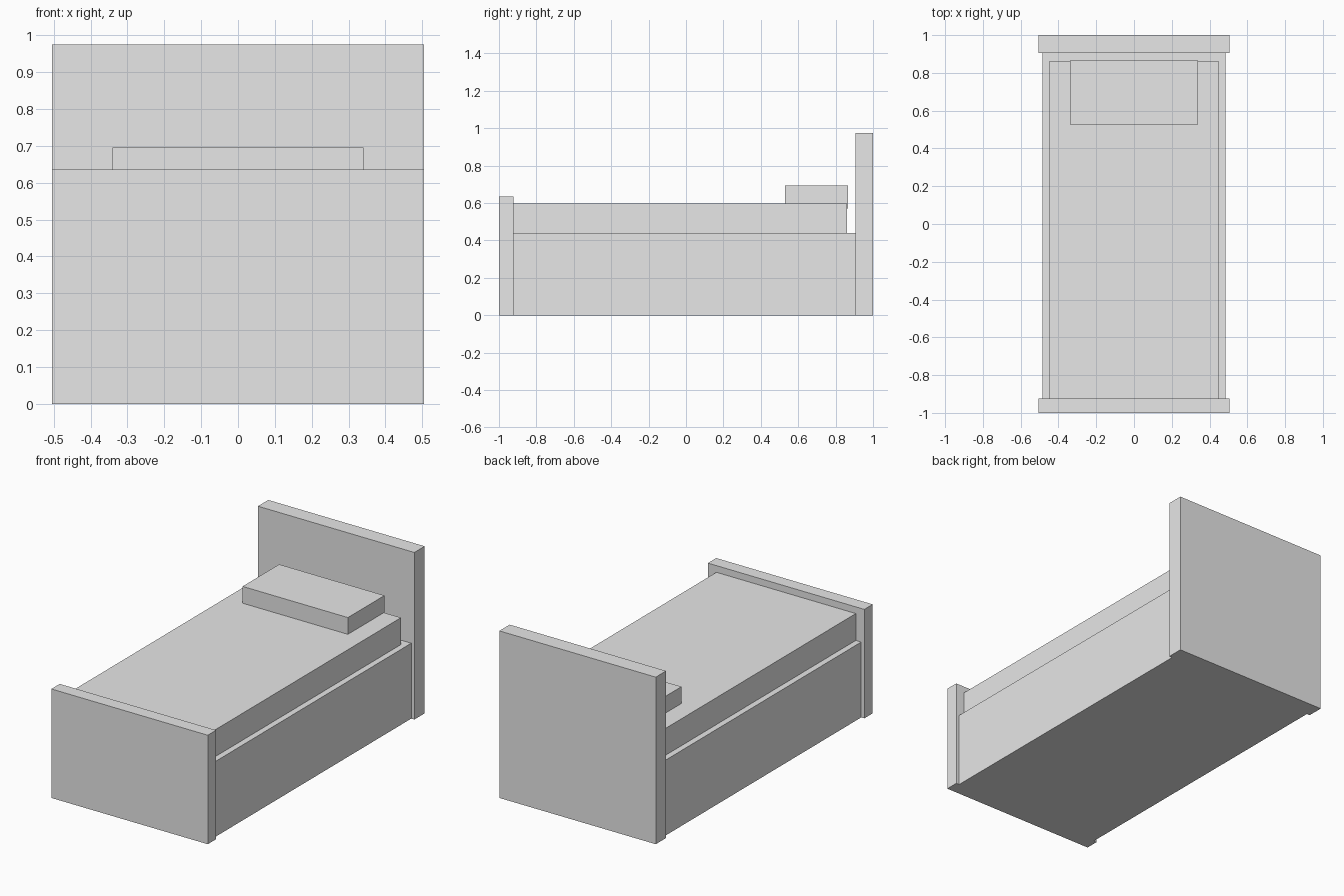
import bpy
import bmesh

cube = bpy.data.objects.get("Cube")
if cube:
    bpy.data.objects.remove(cube, do_unlink=True)

grey = bpy.data.materials.new("light_grey")
grey.use_nodes = True
colour = (0.8, 0.8, 0.8, 1)
grey.diffuse_color = colour
grey.node_tree.nodes["Principled BSDF"].inputs["Base Color"].default_value = colour


def chamfered_box(name, half_width, y_range, z_range, chamfer):
    """Box centred on x, chamfered on every edge except those of its underside."""
    bm = bmesh.new()
    bmesh.ops.create_cube(bm, size=1)
    for v in bm.verts:
        v.co.x = half_width if v.co.x > 0 else -half_width
        v.co.y = y_range[v.co.y > 0]
        v.co.z = z_range[v.co.z > 0]
    edges = [e for e in bm.edges if any(v.co.z == z_range[1] for v in e.verts)]
    # Vertical edges keep the chamfer down to the flat underside
    bmesh.ops.bevel(bm, geom=edges, offset=chamfer, offset_type='OFFSET',
                    segments=1, affect='EDGES', clamp_overlap=True)
    bmesh.ops.recalc_face_normals(bm, faces=bm.faces)
    mesh = bpy.data.meshes.new(name)
    bm.to_mesh(mesh)
    bm.free()
    mesh.materials.append(grey)
    obj = bpy.data.objects.new(name, mesh)
    bpy.context.collection.objects.link(obj)
    return obj


# End boards
chamfered_box("headboard", 0.505, (0.905, 1.0), (0, 0.975), 0.03)
chamfered_box("footboard", 0.505, (-1.0, -0.923), (0, 0.636), 0.019)

# Base between the boards
chamfered_box("bed_base", 0.485, (-0.96, 0.94), (0, 0.44), 0.037)

# Bedding
chamfered_box("mattress", 0.45, (-0.965, 0.86), (0.40, 0.597), 0.05)
chamfered_box("pillow", 0.34, (0.528, 0.865), (0.57, 0.695), 0.041)
